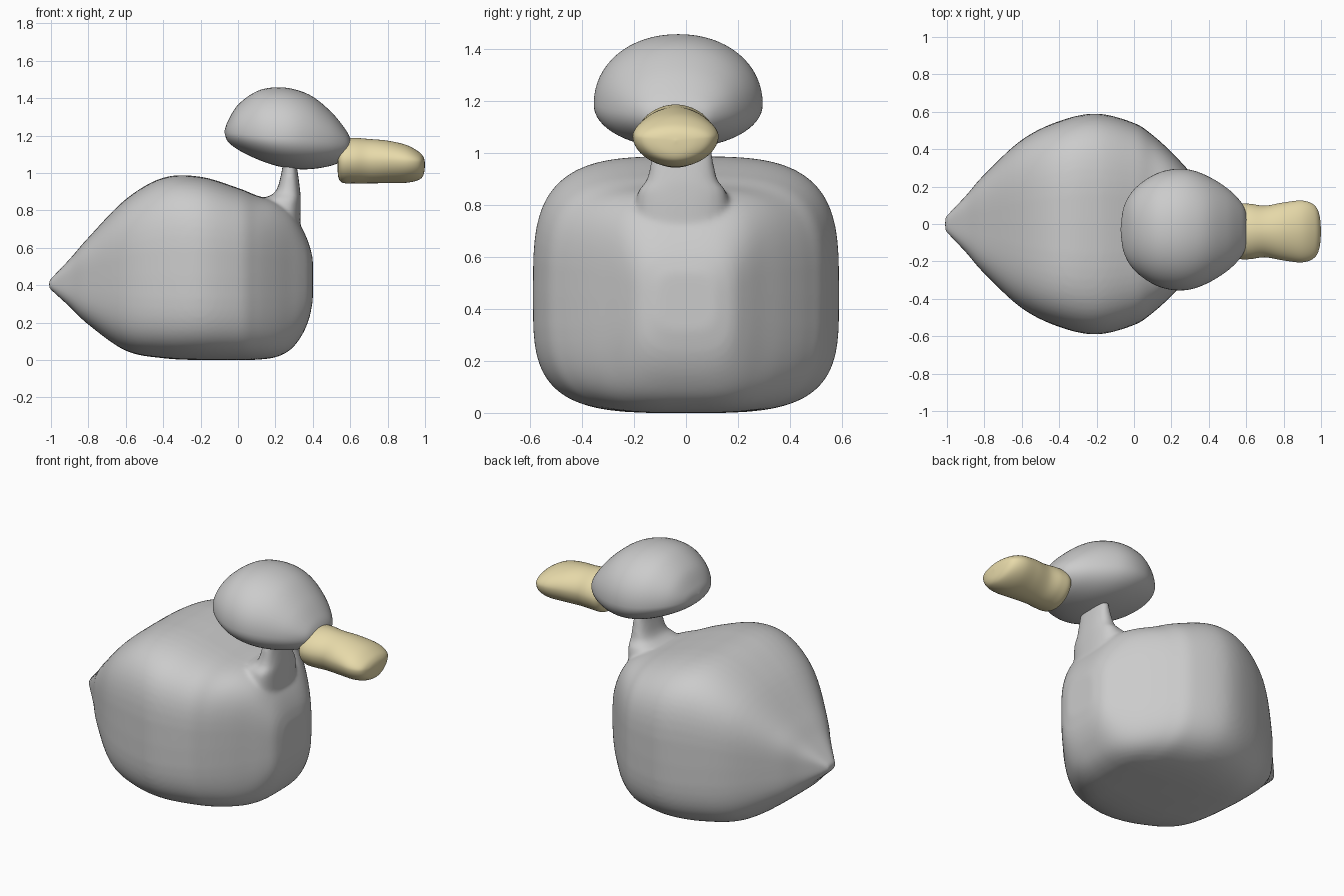
import bpy, bmesh
from math import cos, sin, pi


def smooth_rows(rows, steps):
    # Catmull-Rom interpolation through the stations
    out = []
    for i in range(len(rows) - 1):
        a, b, c, d = (rows[max(0, min(len(rows) - 1, i + k))] for k in (-1, 0, 1, 2))
        for s in range(steps):
            t = s / steps
            out.append([0.5 * (2*q + (r-p)*t + (2*p-5*q+4*r-u)*t*t + (3*q-p-3*r+u)*t**3)
                        for p, q, r, u in zip(a, b, c, d)])
    return out + [list(rows[-1])]


def loft(name, rows, power=2.0, yc=0.0, upright=False, n=64, steps=6):
    # station: position along axis, half width, high side, widest level, low side
    bm = bmesh.new()
    rings = []
    for pos, w, hi, mid, lo in smooth_rows(rows, steps):
        ring = []
        for k in range(n):
            c, s = cos(2*pi*k/n), sin(2*pi*k/n)
            y = yc + max(w, 0.001) * abs(c)**(2/power) * (1 if c > 0 else -1)
            v = abs(s)**(2/power)
            v = mid + (hi - mid)*v if s > 0 else mid - (mid - lo)*v
            ring.append(bm.verts.new((v, y, pos) if upright else (pos, y, v)))
        rings.append(ring)
    for r0, r1 in zip(rings, rings[1:]):
        for k in range(n):
            bm.faces.new((r0[k], r0[(k+1) % n], r1[(k+1) % n], r1[k]))
    bm.faces.new(rings[0])
    bm.faces.new(rings[-1])
    bmesh.ops.recalc_face_normals(bm, faces=bm.faces)
    for f in bm.faces:
        f.smooth = True
    me = bpy.data.meshes.new(name)
    bm.to_mesh(me)
    bm.free()
    ob = bpy.data.objects.new(name, me)
    bpy.context.collection.objects.link(ob)
    return ob


# Body: boxy section tapering to the tail
body = loft("body", [
    (-1.01, .035, .425, .405, .385), (-.9, .15, .54, .42, .285), (-.8, .265, .655, .43, .19),
    (-.6, .45, .86, .45, .05), (-.4, .55, .975, .45, .01), (-.2, .59, .98, .45, .0),
    (0, .54, .92, .45, .0), (.1, .475, .88, .45, .002), (.2, .385, .85, .45, .015),
    (.28, .30, .80, .45, .055), (.34, .235, .71, .44, .13), (.38, .18, .62, .43, .22),
    (.4, .11, .54, .42, .32)], power=3.6)

# Neck: flared at the base, blended into the body
neck = loft("neck", [
    (.62, .20, .33, .2, .06), (.8, .18, .335, .24, .08), (.86, .165, .335, .26, .13),
    (.9, .135, .333, .27, .2), (1.0, .115, .32, .28, .232), (1.06, .105, .31, .275, .24)],
    power=2.6, yc=-.015, upright=True)
bpy.ops.object.select_all(action='DESELECT')
neck.select_set(True)
body.select_set(True)
bpy.context.view_layer.objects.active = body
bpy.ops.object.join()
body.name = "body_and_neck"
rm = body.modifiers.new("blend", 'REMESH')
rm.mode = 'VOXEL'
rm.voxel_size = 0.012
rm.use_smooth_shade = True
sm = body.modifiers.new("soften", 'SMOOTH')
sm.factor = 0.5
sm.iterations = 10

# Head: domed cap with a shallower underside
loft("head", [
    (-.072, .0, 1.225, 1.22, 1.215), (-.055, .12, 1.275, 1.215, 1.17), (0, .215, 1.365, 1.21, 1.125),
    (.1, .29, 1.437, 1.2, 1.075), (.2, .322, 1.458, 1.19, 1.04), (.3, .32, 1.448, 1.185, 1.022),
    (.4, .283, 1.408, 1.175, 1.022), (.5, .22, 1.325, 1.165, 1.04), (.57, .15, 1.24, 1.155, 1.07),
    (.598, .09, 1.19, 1.15, 1.1), (.605, .0, 1.15, 1.148, 1.145)], power=2.1, yc=-.03)

# Bill: lens-shaped section widening toward the tip
bill = loft("bill", [
    (.532, .0, 1.075, 1.07, 1.065), (.536, .11, 1.14, 1.07, .98), (.56, .145, 1.18, 1.07, .948),
    (.62, .148, 1.188, 1.07, .945), (.7, .138, 1.182, 1.07, .945), (.8, .155, 1.173, 1.07, .946),
    (.9, .165, 1.15, 1.065, .948), (.965, .14, 1.115, 1.06, .963), (.992, .085, 1.085, 1.055, .99),
    (1.0, .0, 1.05, 1.048, 1.045)], power=1.9, yc=-.04)
mat = bpy.data.materials.new("bill_yellow")
mat.diffuse_color = (.8, .7, .4, 1)
bill.data.materials.append(mat)
